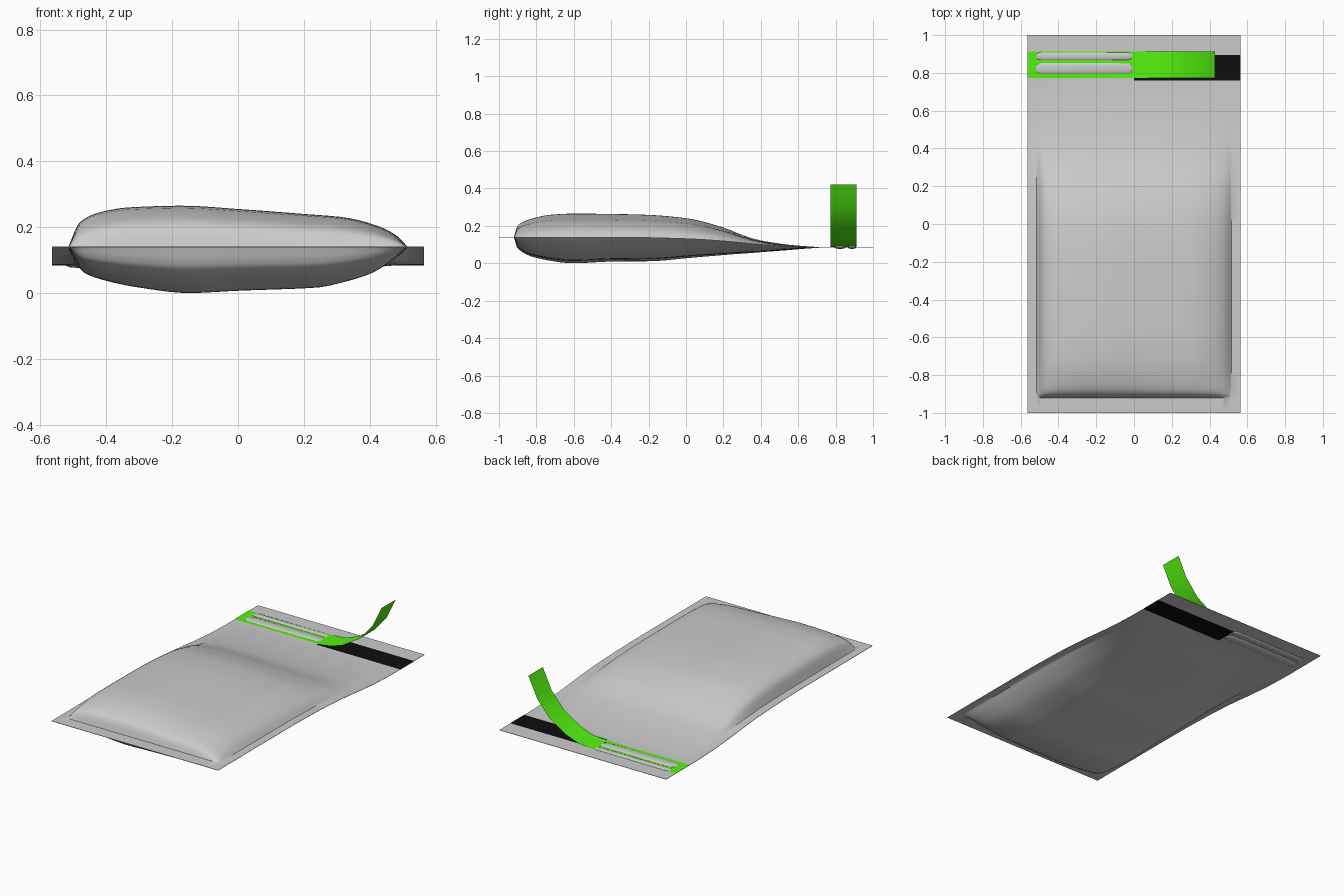
import bpy, math

if "Cube" in bpy.data.objects:
    bpy.data.objects.remove(bpy.data.objects["Cube"])


def curve(pts):
    """Monotone smooth curve through (position, value) points."""
    n = len(pts)
    d = [(pts[i+1][1]-pts[i][1]) / (pts[i+1][0]-pts[i][0]) for i in range(n-1)]
    m = [d[0]] + [2*a*b/(a+b) if a*b > 0 else 0 for a, b in zip(d, d[1:])] + [d[-1]]

    def f(t):
        if t <= pts[0][0]:
            return pts[0][1]
        if t >= pts[-1][0]:
            return pts[-1][1]
        i = max(k for k in range(n-1) if pts[k][0] <= t)
        h = pts[i+1][0] - pts[i][0]
        s = (t - pts[i][0]) / h
        return ((2*s**3-3*s*s+1)*pts[i][1] + (s**3-2*s*s+s)*h*m[i]
                + (3*s*s-2*s**3)*pts[i+1][1] + (s**3-s*s)*h*m[i+1])
    return f


def make(name, verts, faces, color=None, smooth=True):
    me = bpy.data.meshes.new(name)
    me.from_pydata(verts, [], faces)
    me.update()
    ob = bpy.data.objects.new(name, me)
    bpy.context.collection.objects.link(ob)
    if color:
        mat = bpy.data.materials.new(name)
        mat.diffuse_color = (*color, 1)
        mat.use_nodes = True
        mat.node_tree.nodes["Principled BSDF"].inputs["Base Color"].default_value = mat.diffuse_color
        me.materials.append(mat)
    if smooth:
        bpy.ops.object.select_all(action='DESELECT')
        bpy.context.view_layer.objects.active = ob
        ob.select_set(True)
        bpy.ops.object.shade_smooth_by_angle(angle=math.radians(40))
    return ob


def grid_faces(nu, nv, off=0, flip=False):
    out = []
    for j in range(nv-1):
        for i in range(nu-1):
            a = off + j*nu + i
            f = (a, a+1, a+nu+1, a+nu)
            out.append(f[::-1] if flip else f)
    return out


# Pouch profiles: seam height, fill along the length, fill across the width
seam = curve([(-1, .14), (-.3, .139), (0, .132), (.2, .12), (.4, .101), (.6, .088), (.75, .085), (1, .085)])
top_len = curve([(-.92, 0), (-.9, .06), (-.85, .09), (-.72, .119), (-.6, .125), (-.2, .12),
                 (0, .108), (.2, .07), (.3, .04), (.4, .02), (.55, .008), (.72, 0)])
low_len = curve([(-.92, 0), (-.9, .06), (-.8, .11), (-.6, .138), (-.4, .129), (-.2, .126),
                 (0, .104), (.2, .075), (.4, .041), (.6, .012), (.72, 0)])
top_wid = curve([(-.515, 0), (-.48, .6), (-.42, .84), (-.33, .96), (-.17, 1), (0, .92),
                 (.2, .8), (.32, .72), (.42, .52), (.48, .28), (.515, 0)])
low_wid = curve([(-.515, 0), (-.47, .54), (-.4, .73), (-.3, .88), (-.15, 1), (0, .95),
                 (.24, .88), (.32, .76), (.4, .58), (.48, .22), (.515, 0)])

# Pouch: two filled panels joined around a flat welded border
xs = [-.565] + [.515*math.sin(math.pi/2*(-1+i/22)) for i in range(45)] + [.565]
ys = [-1] + [-.92 + .25*(i/14)**1.8 for i in range(14)] + [-.67 + 1.43*i/44 for i in range(45)] + [.92, 1]
nx, ny = len(xs), len(ys)
T = .001
verts = [(x, y, seam(y) + T + top_len(y)*top_wid(x)) for y in ys for x in xs]
verts += [(x, y, seam(y) - T - low_len(y)*low_wid(x)) for y in ys for x in xs]
N = nx*ny
faces = grid_faces(nx, ny) + grid_faces(nx, ny, N, True)
rim = (list(range(nx)) + [j*nx + nx-1 for j in range(1, ny)]
       + [(ny-1)*nx + i for i in range(nx-2, -1, -1)] + [j*nx for j in range(ny-2, 0, -1)])
faces += [(b, a, a+N, b+N) for a, b in zip(rim, rim[1:] + rim[:1])]
make("pouch", verts, faces)

# Zip ridges pressed into the closed half of the opening
for name, yc, w, h in (("zip_ridge_back", .888, .023, .008), ("zip_ridge_front", .824, .032, .008)):
    verts, faces, k = [], [], 12
    stations = [(-.523, .15), (-.512, .75), (-.49, 1), (-.25, .97), (-.03, .95), (-.012, .7), (-.003, .15)]
    for x, s in stations:
        verts += [(x, yc + w*s*math.cos(2*math.pi*i/k), .085 + h*s*math.sin(2*math.pi*i/k)) for i in range(k)]
    for j in range(len(stations)-1):
        faces += [(j*k+i, j*k+(i+1) % k, (j+1)*k+(i+1) % k, (j+1)*k+i) for i in range(k)]
    faces += [tuple(range(k))[::-1], tuple(range((len(stations)-1)*k, len(stations)*k))]
    make(name, verts, faces)

# Green tear strip: flat over the zip, then peeled up in a curl
path = [(-.565, .0875), (-.3, .0875), (0, .0885), (.09, .097), (.17, .125), (.284, .195), (.37, .295), (.43, .42)]
verts = [(x, y, z) for y in (.772, .912) for x, z in path]
make("tear_strip", verts, grid_faces(len(path), 2), (.09, .9, .005))

# Black adhesive tape exposed on both faces of the opened half
for name, z, flip in (("tape_top", .0872, False), ("tape_bottom", .0828, True)):
    verts = [(x, y, z) for y in (.76, .895) for x in (0, .565)]
    make(name, verts, grid_faces(2, 2, 0, flip), (.004, .004, .004), False)
